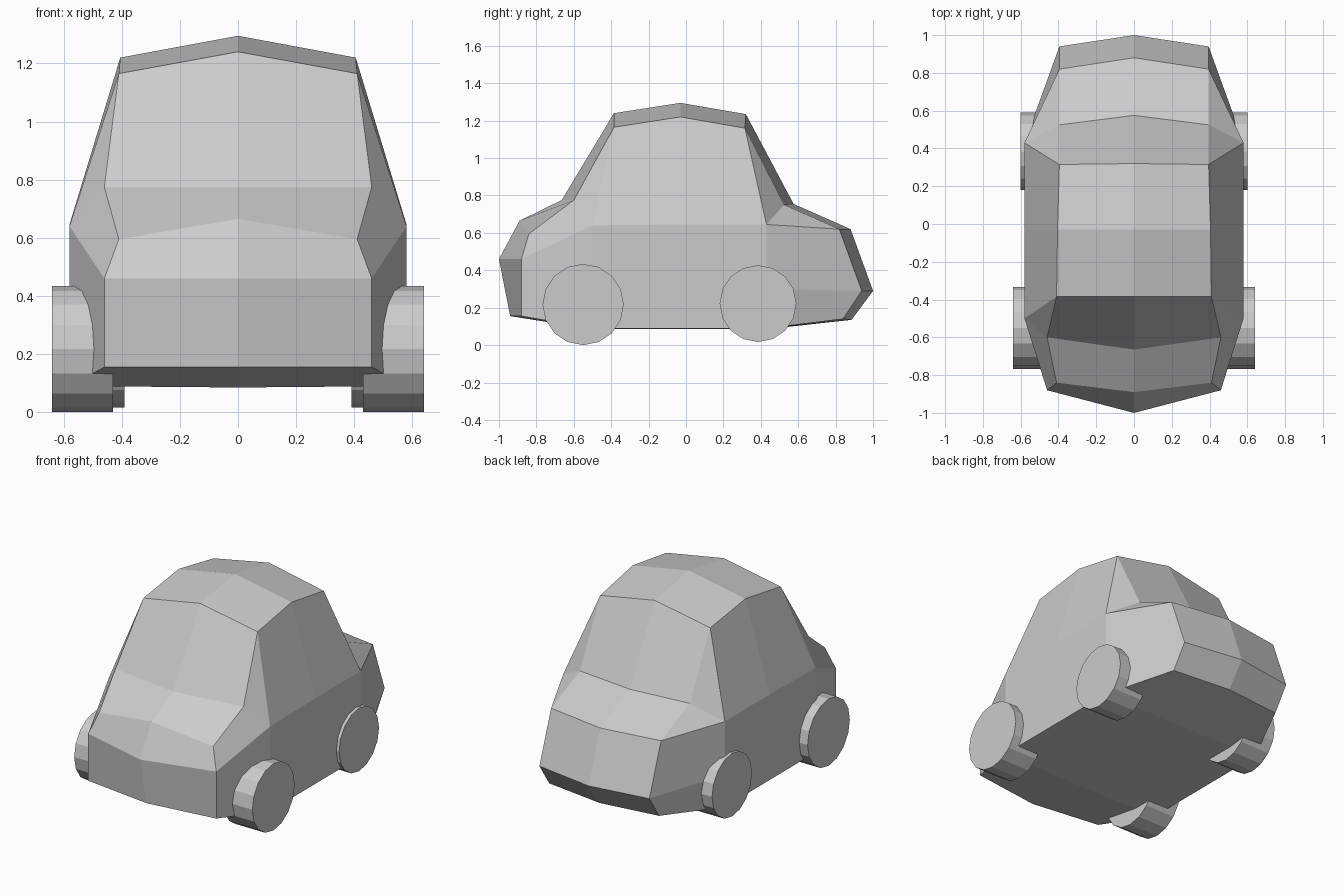
import bpy, bmesh
from math import pi
from mathutils import Matrix

if "Cube" in bpy.data.objects:
    bpy.data.objects.remove(bpy.data.objects["Cube"])

# Closed loop of stations: centre line (y, z), side edge (x, y, z)
stations = [
    ((-0.94, 0.155), (0.46, -0.88, 0.155)),   # 0 front bottom
    ((-1.00, 0.46), (0.46, -0.88, 0.46)),     # 1 nose
    ((-0.89, 0.665), (0.41, -0.84, 0.595)),   # 2 bonnet front
    ((-0.665, 0.775), (0.46, -0.60, 0.775)),  # 3 windscreen base
    ((-0.385, 1.24), (0.41, -0.385, 1.165)),  # 4 roof front
    ((-0.03, 1.295), (0.405, -0.03, 1.22)),   # 5 roof middle
    ((0.32, 1.235), (0.395, 0.315, 1.16)),    # 6 roof rear
    ((0.575, 0.755), (0.395, 0.525, 0.75)),   # 7 rear window base
    ((0.88, 0.62), (0.395, 0.82, 0.62)),      # 8 boot edge
    ((1.00, 0.29), (0.395, 0.94, 0.29)),      # 9 tail
    ((0.885, 0.135), (0.395, 0.84, 0.14)),    # 10 rear bottom
    ((0.43, 0.085), (0.58, 0.43, 0.09)),      # 11 floor rear
    ((-0.50, 0.085), (0.58, -0.50, 0.09)),    # 12 floor front
]
# Waist points on the side: front, middle, rear, lower rear
waist = [(0.58, -0.50, 0.64), (0.58, -0.03, 0.645),
         (0.58, 0.43, 0.645), (0.58, 0.43, 0.30)]
# Side panels; 'a'..'d' are the waist points, numbers are side edges
panels = [
    (12, 0, 1, 'a'), (1, 2, 3, 'a'), (3, 4, 'a'),
    (4, 5, 'b', 'a'), (5, 6, 'c', 'b'),
    (6, 7, 'c'), (7, 8, 'c'), (8, 9, 'd', 'c'), (9, 10, 11, 'd'),
    (12, 'a', 'b', 'c', 'd', 11),
]


def finish(bm, name):
    bmesh.ops.recalc_face_normals(bm, faces=bm.faces[:])
    mesh = bpy.data.meshes.new(name)
    bm.to_mesh(mesh)
    bm.free()
    ob = bpy.data.objects.new(name, mesh)
    bpy.context.collection.objects.link(ob)
    return ob


# Car body: both halves share the centre line
bm = bmesh.new()
centre = [bm.verts.new((0, y, z)) for (y, z), _ in stations]
for s in (-1, 1):
    edge = [bm.verts.new((s * x, y, z)) for _, (x, y, z) in stations]
    side = {k: bm.verts.new((s * x, y, z)) for k, (x, y, z) in zip('abcd', waist)}
    n = len(stations)
    for i in range(n):
        j = (i + 1) % n
        bm.faces.new((centre[i], centre[j], edge[j], edge[i]))
    for p in panels:
        bm.faces.new([side[k] if isinstance(k, str) else edge[k] for k in p])
finish(bm, "car_body")


# Wheels
def wheel(name, x, y, z, radius, width):
    bm = bmesh.new()
    bmesh.ops.create_cone(bm, cap_ends=True, segments=16, radius1=radius,
                          radius2=radius, depth=width)
    bmesh.ops.transform(bm, matrix=Matrix.Rotation(pi / 2, 4, 'Y'), verts=bm.verts[:])
    finish(bm, name).location = (x, y, z)


for s, label in ((-1, "left"), (1, "right")):
    wheel("front_wheel_" + label, s * 0.535, -0.55, 0.22, 0.217, 0.21)
    wheel("rear_wheel_" + label, s * 0.495, 0.385, 0.222, 0.205, 0.21)
    # front wheels touch the ground
    bpy.data.objects["front_wheel_" + label].location.z = 0.217
